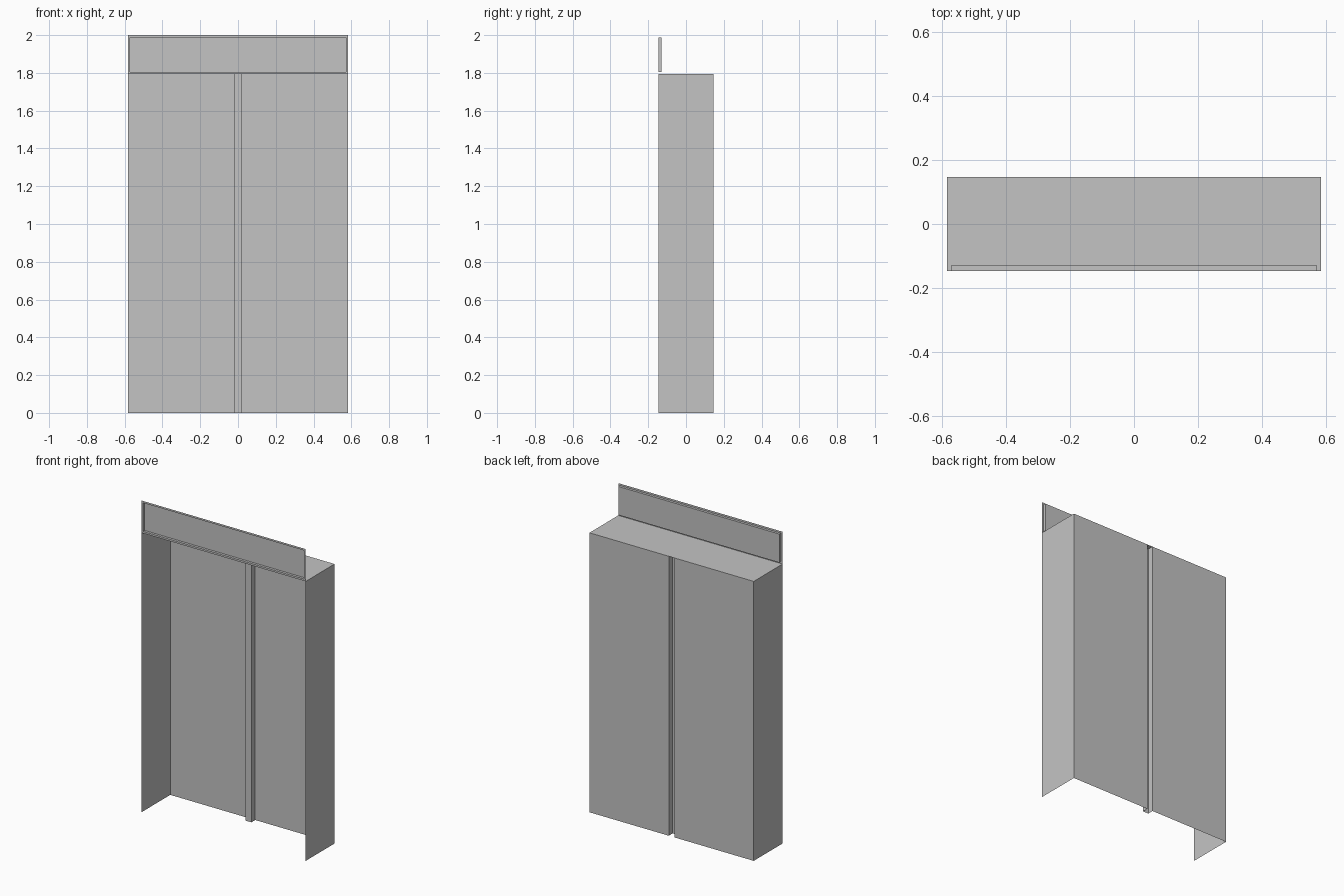
import bpy
import bmesh

cube = bpy.data.objects.get("Cube")
if cube:
    bpy.data.objects.remove(cube, do_unlink=True)

HALF_WIDTH = 0.583
HALF_DEPTH = 0.146
BODY_TOP = 1.793
SIGN_TOP = 2.0
GROOVE_HALF = 0.02
GROOVE_Y = 0.107

grey = bpy.data.materials.new("plain_grey")
grey.use_nodes = True
colour = (0.55, 0.55, 0.55, 1)
grey.diffuse_color = colour
grey.node_tree.nodes["Principled BSDF"].inputs["Base Color"].default_value = colour


def add_object(name, bm):
    mesh = bpy.data.meshes.new(name)
    bm.to_mesh(mesh)
    bm.free()
    mesh.materials.append(grey)
    obj = bpy.data.objects.new(name, mesh)
    bpy.context.collection.objects.link(obj)
    return obj


# Plan outline: right wall, back with a centre groove, left wall; front open
half = [(GROOVE_HALF, GROOVE_Y), (GROOVE_HALF, HALF_DEPTH),
        (HALF_WIDTH, HALF_DEPTH), (HALF_WIDTH, -HALF_DEPTH)]
outline = [(-x, y) for x, y in reversed(half)] + half

# Thin sheet walls, open at the front and bottom
bm = bmesh.new()
low = [bm.verts.new((x, y, 0)) for x, y in outline]
high = [bm.verts.new((x, y, BODY_TOP)) for x, y in outline]
for i in range(len(outline) - 1):
    bm.faces.new((low[i + 1], low[i], high[i], high[i + 1]))
add_object("cabinet_walls", bm)

# Roof sheet, notched where the groove passes
bm = bmesh.new()
roof = bm.faces.new([bm.verts.new((x, y, BODY_TOP)) for x, y in reversed(outline)])
bmesh.ops.triangulate(bm, faces=[roof])
add_object("cabinet_roof", bm)

# Header sheet with a shallow recessed panel
bm = bmesh.new()
corners = [(-HALF_WIDTH, BODY_TOP), (HALF_WIDTH, BODY_TOP),
           (HALF_WIDTH, SIGN_TOP), (-HALF_WIDTH, SIGN_TOP)]
face = bm.faces.new([bm.verts.new((x, -HALF_DEPTH, z)) for x, z in corners])
bm.normal_update()
# Inset flat for the frame, then push the panel back
bmesh.ops.inset_individual(bm, faces=[face], thickness=0.017)
pushed = bmesh.ops.extrude_discrete_faces(bm, faces=[face])["faces"]
bmesh.ops.translate(bm, verts=pushed[0].verts[:], vec=(0, 0.016, 0))
add_object("header_panel", bm)
